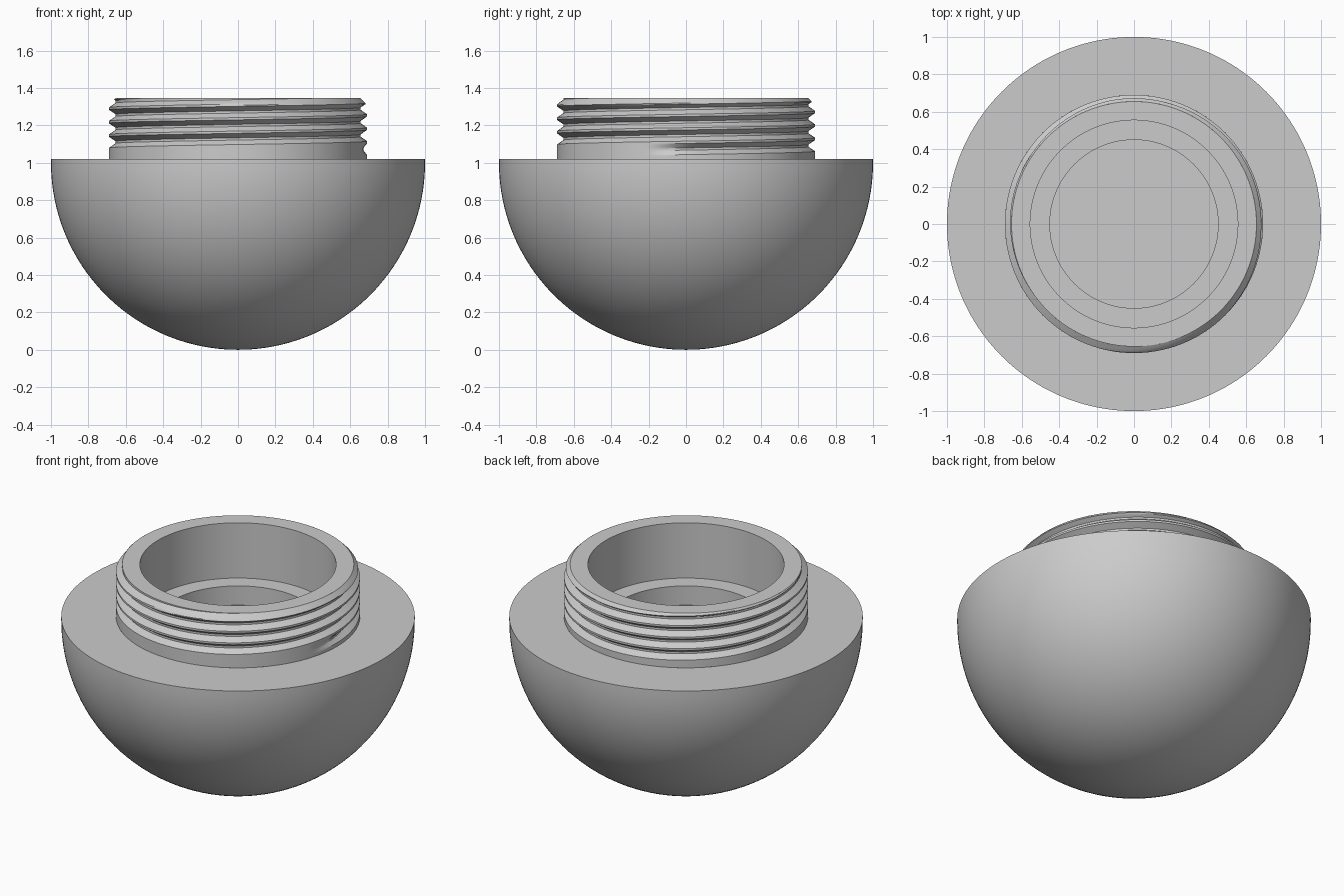
import bpy, bmesh, math

if "Cube" in bpy.data.objects:
    bpy.data.objects.remove(bpy.data.objects["Cube"])

SEGS = 160
TOP, DECK = 1.345, 1.02            # neck top, flat deck height
CREST, ROOT = 0.69, 0.655          # thread radii
PITCH, START_Z, START_ANGLE = 0.072, 1.07, math.radians(-17)

grey = bpy.data.materials.new("plain grey")
grey.diffuse_color = (0.6, 0.6, 0.6, 1)
grey.use_nodes = True
grey.node_tree.nodes["Principled BSDF"].inputs["Base Color"].default_value = grey.diffuse_color


def grid_object(name, columns):
    """Skin neighbouring columns of points, weld them and shade smooth."""
    bm = bmesh.new()
    cols = [[bm.verts.new(p) for p in col] for col in columns]
    for a, b in zip(cols, cols[1:]):
        for j in range(len(a) - 1):
            bm.faces.new((a[j], b[j], b[j + 1], a[j + 1]))
    bmesh.ops.remove_doubles(bm, verts=bm.verts, dist=0.00005)
    mesh = bpy.data.meshes.new(name)
    bm.to_mesh(mesh)
    bm.free()
    mesh.materials.append(grey)
    ob = bpy.data.objects.new(name, mesh)
    bpy.context.collection.objects.link(ob)
    bpy.ops.object.select_all(action='DESELECT')
    ob.select_set(True)
    bpy.context.view_layer.objects.active = ob
    bpy.ops.object.shade_smooth_by_angle(angle=math.radians(25))
    return ob


def lathe(name, profile):
    cols = []
    for i in range(SEGS + 1):
        a = 2 * math.pi * i / SEGS
        cols.append([(r * math.cos(a), r * math.sin(a), z) for r, z in profile])
    return grid_object(name, cols)


# Round bowl with a short straight lip and a flat deck
arc = [(math.sin(math.pi / 2 * i / 40), 1 - math.cos(math.pi / 2 * i / 40)) for i in range(41)]
lathe("bowl", arc + [(1, DECK), (CREST, DECK)])

# Stepped bore: neck rim, ledge, floor
lathe("stepped_bore", [(ROOT, TOP), (0.555, TOP), (0.555, 1.0), (0.45, 1.0),
                       (0.45, 0.88), (0, 0.88)])


# Outer neck wall with a helical groove that tapers in, chamfered at the top
def neck_radius(offset, z, turn, k):
    flank = min(1, max(0, (0.030 - abs(offset)) / 0.024))
    ramp = 0 if k < 0 else min(1, turn / 0.07) if k == 0 else 1
    return min(CREST - (CREST - ROOT) * flank * ramp, ROOT + TOP - z)


columns = []
for i in range(SEGS + 1):
    turn = i / SEGS
    a = START_ANGLE + 2 * math.pi * turn
    ring = [(CREST, DECK)]
    for k in range(-1, 5):
        for step in range(-6, 6):
            offset = step * PITCH / 12
            z = START_Z + (k + turn) * PITCH + offset
            if z <= DECK:
                ring.append((CREST, DECK))
            elif z >= TOP:
                ring.append((ROOT, TOP))
            else:
                ring.append((neck_radius(offset, z, turn, k), z))
    ring.append((ROOT, TOP))
    columns.append([(r * math.cos(a), r * math.sin(a), z) for r, z in ring])
grid_object("threaded_neck", columns)
